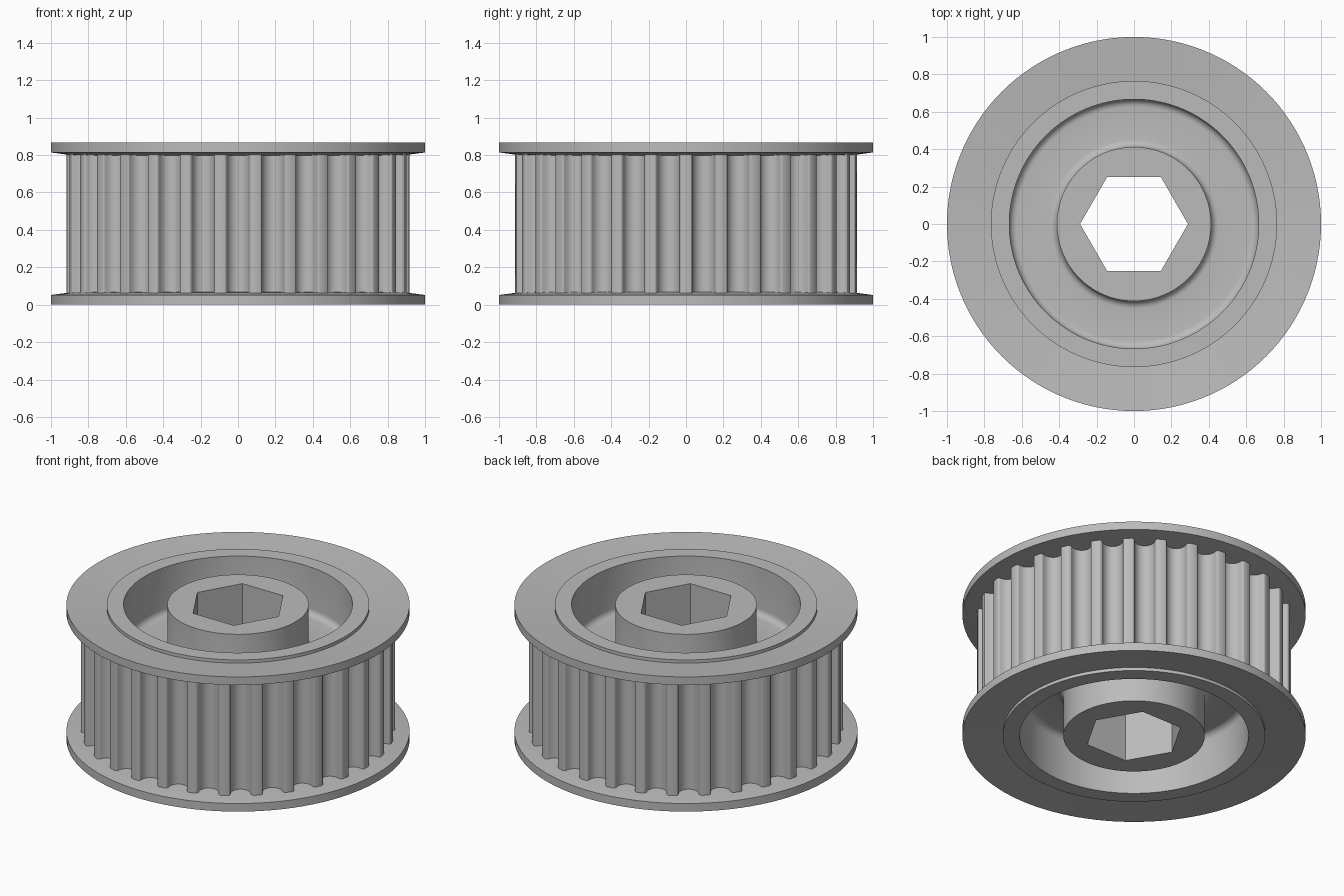
import bpy, bmesh
from math import sin, cos, pi, radians, atan2, hypot

cube = bpy.data.objects.get("Cube")
if cube:
    bpy.data.objects.remove(cube, do_unlink=True)

H = 0.866            # overall height
TEETH = 30
SEGS = 120
HUB_R, RECESS_R, BOSS_R = 0.412, 0.667, 0.765
WEB_TOP = 0.56       # upper face of the web inside the recess
FILLET = 0.04
HEX_APOTHEM = 0.25

metal = bpy.data.materials.new("machined grey metal")
metal.use_nodes = True
grey = (0.5, 0.5, 0.5, 1)
metal.diffuse_color = grey
metal.node_tree.nodes["Principled BSDF"].inputs["Base Color"].default_value = grey


def circle(r, z):
    return [(r * cos(2 * pi * i / SEGS), r * sin(2 * pi * i / SEGS), z) for i in range(SEGS)]


def hexagon(z):
    """Hexagon with corners on the x axis, sampled at the circle's angles."""
    pts = []
    for i in range(SEGS):
        a = 2 * pi * i / SEGS
        r = HEX_APOTHEM / cos(a % (pi / 3) - pi / 6)
        pts.append((r * cos(a), r * sin(a), z))
    return pts


def ring_solid(name, loops):
    """Skin a closed chain of matching loops into a ring-shaped solid."""
    bm = bmesh.new()
    rows = [[bm.verts.new(p) for p in loop] for loop in loops]
    n = len(rows[0])
    for k, row in enumerate(rows):
        nxt = rows[(k + 1) % len(rows)]
        for i in range(n):
            j = (i + 1) % n
            bm.faces.new((row[i], row[j], nxt[j], nxt[i]))
    bmesh.ops.recalc_face_normals(bm, faces=bm.faces)
    mesh = bpy.data.meshes.new(name)
    bm.to_mesh(mesh)
    bm.free()
    mesh.materials.append(metal)
    obj = bpy.data.objects.new(name, mesh)
    bpy.context.collection.objects.link(obj)
    bpy.ops.object.select_all(action='DESELECT')
    obj.select_set(True)
    bpy.context.view_layer.objects.active = obj
    bpy.ops.object.shade_smooth_by_angle(angle=radians(28))
    return obj


def arc(cx, cy, r, start, end, steps):
    angles = [radians(start + (end - start) * i / steps) for i in range(steps + 1)]
    return [(cx + r * cos(a), cy + r * sin(a)) for a in angles]


# Core: hex-bored hub, web with filleted recesses on both sides, inner rim
recess = [(HUB_R, H)]
recess += arc(HUB_R + FILLET, WEB_TOP + FILLET, FILLET, 180, 270, 6)
recess += arc(RECESS_R - FILLET, WEB_TOP + FILLET, FILLET, 270, 360, 6)
recess += [(RECESS_R, H), (BOSS_R, H)]
profile = recess + [(r, H - z) for r, z in reversed(recess)]
ring_solid("hub_and_web", [hexagon(0), hexagon(H)] + [circle(r, z) for r, z in profile])

# Toothed band: round-bottomed grooves with rounded tooth tips
OUTER, GROOVE, TIP = 0.913, 0.06, 0.016
centre = OUTER - TIP
half = arc(GROOVE + TIP, centre, TIP, 90, 180, 3) + arc(0, centre, GROOVE, 0, -90, 6)[1:]
groove = half + [(-u, v) for u, v in reversed(half[:-1])]
outline = []
for k in range(TEETH):
    mid = 2 * pi * (k + 0.5) / TEETH
    for u, v in groove:
        outline.append((hypot(u, v), mid - atan2(u, v)))


def tooth_loop(z, radius=None):
    return [((radius or r) * cos(a), (radius or r) * sin(a), z) for r, a in outline]


low, high = 0.055, H - 0.055
ring_solid("toothed_band", [tooth_loop(low, 0.74), tooth_loop(low),
                            tooth_loop(high), tooth_loop(high, 0.74)])

# Dished end flanges, mirrored top and bottom
flange = [(0.75, H - 0.022), (1.0, H), (1.0, H - 0.052), (0.91, H - 0.064), (0.75, H - 0.074)]
ring_solid("upper_flange", [circle(r, z) for r, z in flange])
ring_solid("lower_flange", [circle(r, H - z) for r, z in flange])
